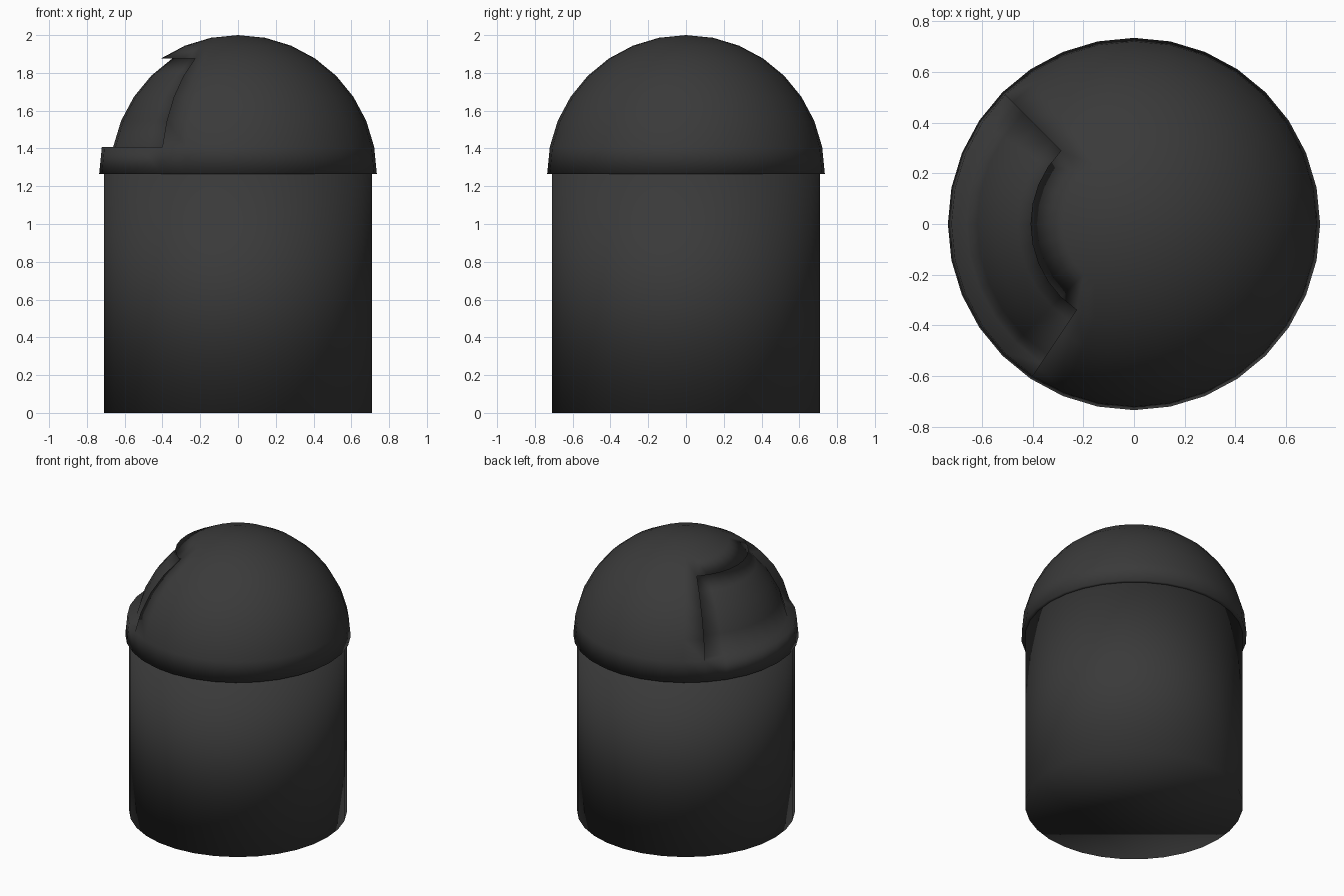
import bpy, bmesh, math
from mathutils import Vector

if "Cube" in bpy.data.objects:
    bpy.data.objects.remove(bpy.data.objects["Cube"])

SIDES = 32
BODY_R, LID_R, LID_Z = 0.71, 0.735, 1.265

mat = bpy.data.materials.new("charcoal plastic")
mat.diffuse_color = (0.042, 0.042, 0.042, 1)
mat.use_nodes = True
mat.node_tree.nodes["Principled BSDF"].inputs["Base Color"].default_value = mat.diffuse_color


def finish(bm, name):
    bmesh.ops.recalc_face_normals(bm, faces=bm.faces)
    me = bpy.data.meshes.new(name)
    bm.to_mesh(me)
    bm.free()
    for p in me.polygons:
        p.use_smooth = True
    me.materials.append(mat)
    ob = bpy.data.objects.new(name, me)
    bpy.context.collection.objects.link(ob)
    return ob


# bin body
bm = bmesh.new()
bmesh.ops.create_cone(bm, cap_ends=True, segments=SIDES, radius1=BODY_R,
                      radius2=BODY_R, depth=LID_Z)
bmesh.ops.translate(bm, verts=bm.verts, vec=(0, 0, LID_Z / 2))
finish(bm, "bin_body")

# domed lid: upper half of a sphere
bm = bmesh.new()
bmesh.ops.create_uvsphere(bm, u_segments=SIDES, v_segments=16, radius=LID_R)
bmesh.ops.delete(bm, geom=[v for v in bm.verts if v.co.z < -0.01], context='VERTS')

# flap recess on the left side, pushed in towards the axis
step = LID_R * math.sin(math.radians(11.25)), LID_R * math.sin(math.radians(56.25))
flap = []
for f in bm.faces:
    c = f.calc_center_median()
    ang = math.degrees(math.atan2(c.y, c.x)) % 360
    if 135 < ang < 236.25 and step[0] < c.z < step[1]:
        flap.append(f)
res = bmesh.ops.extrude_face_region(bm, geom=flap)
moved = [g for g in res["geom"] if isinstance(g, bmesh.types.BMVert)]
old = [f for f in flap if f.is_valid]
new_faces = {g for g in res["geom"] if isinstance(g, bmesh.types.BMFace)}
old = [f for f in old if f not in new_faces]
if old:
    bmesh.ops.delete(bm, geom=old, context='FACES')
for v in moved:
    if v.is_valid:
        d = Vector((v.co.x, v.co.y, 0)).normalized()
        v.co -= d * 0.06

# underside of the lid rim, meeting the body
rim = [e for e in bm.edges if e.is_boundary and all(abs(v.co.z) < 0.01 for v in e.verts)]
res = bmesh.ops.extrude_edge_only(bm, edges=rim)
for v in res["geom"]:
    if isinstance(v, bmesh.types.BMVert):
        v.co.xy = v.co.xy * (BODY_R / LID_R)
bmesh.ops.translate(bm, verts=bm.verts, vec=(0, 0, LID_Z))
finish(bm, "dome_lid")
